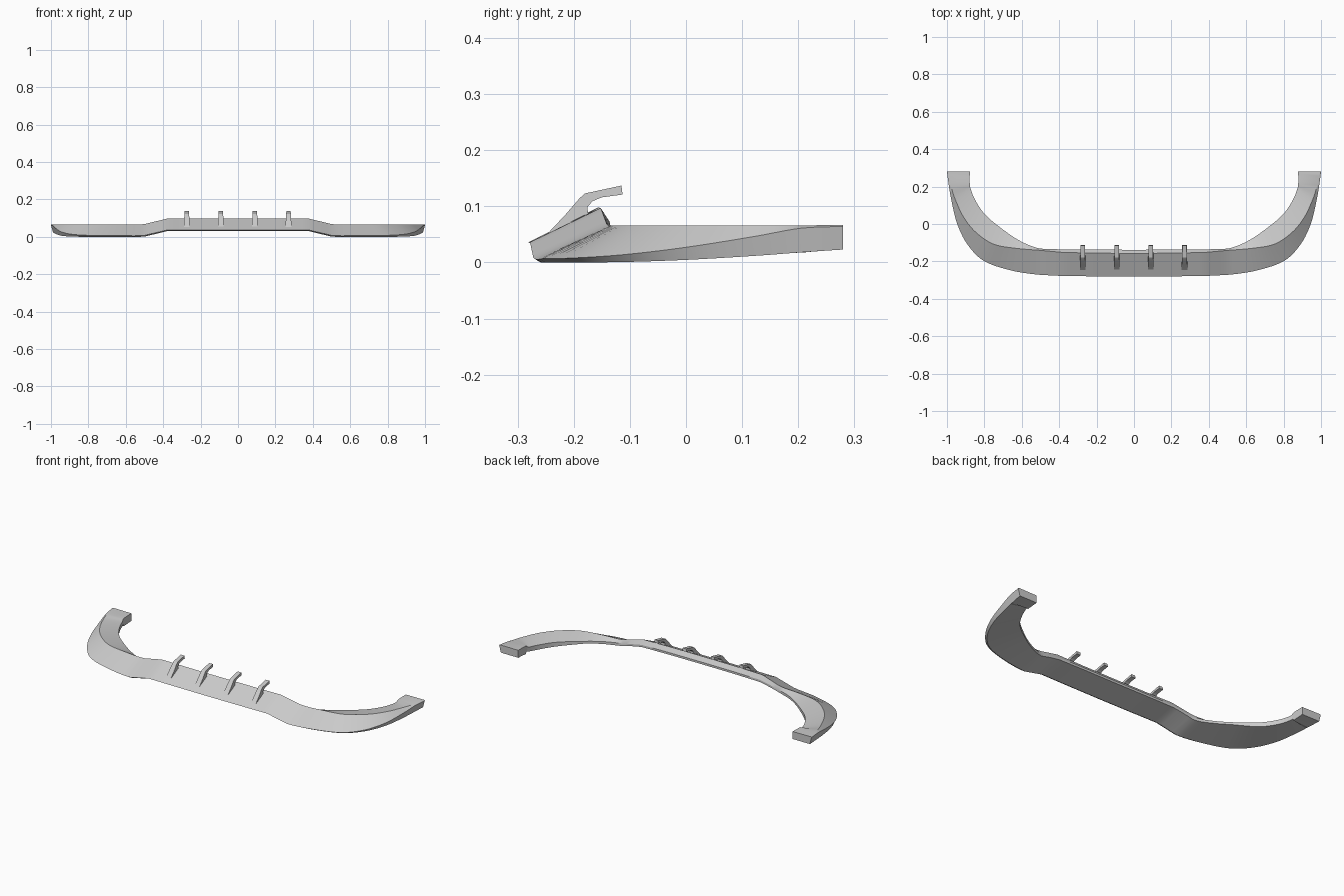
import bpy, bmesh
from mathutils import Vector

if "Cube" in bpy.data.objects:
    bpy.data.objects.remove(bpy.data.objects["Cube"])

# Stations from centre to the tip of one arm:
# outer edge x, y, z | bottom z | ridge x, y, z | inner edge x, y | inner top z
STATIONS = [
    (0.00, -.281, .036, .030, 0.00, -.157, .098, 0.00, -.138, .074),
    (0.20, -.280, .036, .030, 0.20, -.156, .098, 0.20, -.137, .074),
    (0.38, -.278, .036, .030, 0.38, -.152, .097, 0.38, -.136, .072),
    (0.50, -.272, .008, .001, 0.50, -.141, .068, 0.50, -.132, .050),
    (0.65, -.250, .007, .000, 0.63, -.130, .066, 0.61, -.090, .048),
    (0.80, -.199, .008, .000, 0.75, -.108, .066, 0.72, -.015, .047),
    (0.89, -.110, .014, .001, 0.845, -.045, .066, 0.80, .055, .047),
    (0.945, 0.00, .027, .005, 0.910, .035, .066, 0.85, .130, .048),
    (0.975, .120, .046, .012, 0.955, .130, .066, 0.874, .190, .052),
    (0.990, .205, .061, .018, 0.980, .207, .066, 0.878, .212, .064),
    (1.000, .280, .064, .023, 0.996, .280, .067, 0.878, .280, .066),
]
STEPS = 5


def catmull(p0, p1, p2, p3, t):
    return [b + .5 * t * (c - a + t * (2 * a - 5 * b + 4 * c - d + t * (3 * (b - c) + d - a)))
            for a, b, c, d in zip(p0, p1, p2, p3)]


def sampled(st):
    out = []
    for i in range(len(st) - 1):
        a, b = st[max(i - 1, 0)], st[min(i + 2, len(st) - 1)]
        straight = i < 3
        for k in range(STEPS):
            t = k / STEPS
            out.append([u + (v - u) * t for u, v in zip(st[i], st[i + 1])] if straight
                       else catmull(a, st[i], st[i + 1], b, t))
    return out + [list(st[-1])]


def section(s):
    ox, oy, oz, bz, rx, ry, rz, ix, iy, iz = s
    inward = (Vector((ix, iy)) - Vector((ox, oy))).normalized() * .011
    low = bz + (.034 if ox < .75 else max(.012, .034 - (ox - .75) * .09))
    if oy > .2:
        low = bz
    return [(ox + inward.x, oy + inward.y, max(bz, 0)), (ox, oy, oz), (rx, ry, rz),
            (ix, iy, iz), (ix, iy, min(low, iz - .012))]


def make(name, bm, angle):
    bmesh.ops.recalc_face_normals(bm, faces=bm.faces)
    me = bpy.data.meshes.new(name)
    bm.to_mesh(me)
    bm.free()
    ob = bpy.data.objects.new(name, me)
    bpy.context.collection.objects.link(ob)
    bpy.ops.object.select_all(action='DESELECT')
    ob.select_set(True)
    bpy.context.view_layer.objects.active = ob
    bpy.ops.object.shade_smooth_by_angle(angle=angle)
    return ob


# Lip: swept wedge section, both halves lofted in one strip
half = [section(s) for s in sampled(STATIONS)]
full = [[(-x, y, z) for x, y, z in sec] for sec in half[:0:-1]] + half
bm = bmesh.new()
rings = [[bm.verts.new(p) for p in sec] for sec in full]
for a, b in zip(rings, rings[1:]):
    for i in range(5):
        j = (i + 1) % 5
        bm.faces.new((a[i], a[j], b[j], b[i]))
bm.faces.new(rings[0])
bm.faces.new(rings[-1])
make("bumper_lip", bm, .5)

# Mounting hooks: bent side profile, slightly narrower at the top
HOOK = [(-.248, .050), (-.215, .085), (-.190, .114), (-.180, .123), (-.115, .137),
        (-.113, .121), (-.150, .116), (-.167, .109), (-.176, .098), (-.174, .085), (-.20, .06)]
for n, x in enumerate((-.274, -.092, .09, .27)):
    bm = bmesh.new()
    sides = []
    for s in (-1, 1):
        sides.append([bm.verts.new((x + s * (.015 - .06 * max(z - .08, 0)), y, z)) for y, z in HOOK])
        bm.faces.new(sides[-1])
    for i in range(len(HOOK)):
        j = (i + 1) % len(HOOK)
        bm.faces.new((sides[0][i], sides[0][j], sides[1][j], sides[1][i]))
    make("mounting_hook_%d" % (n + 1), bm, .5)
